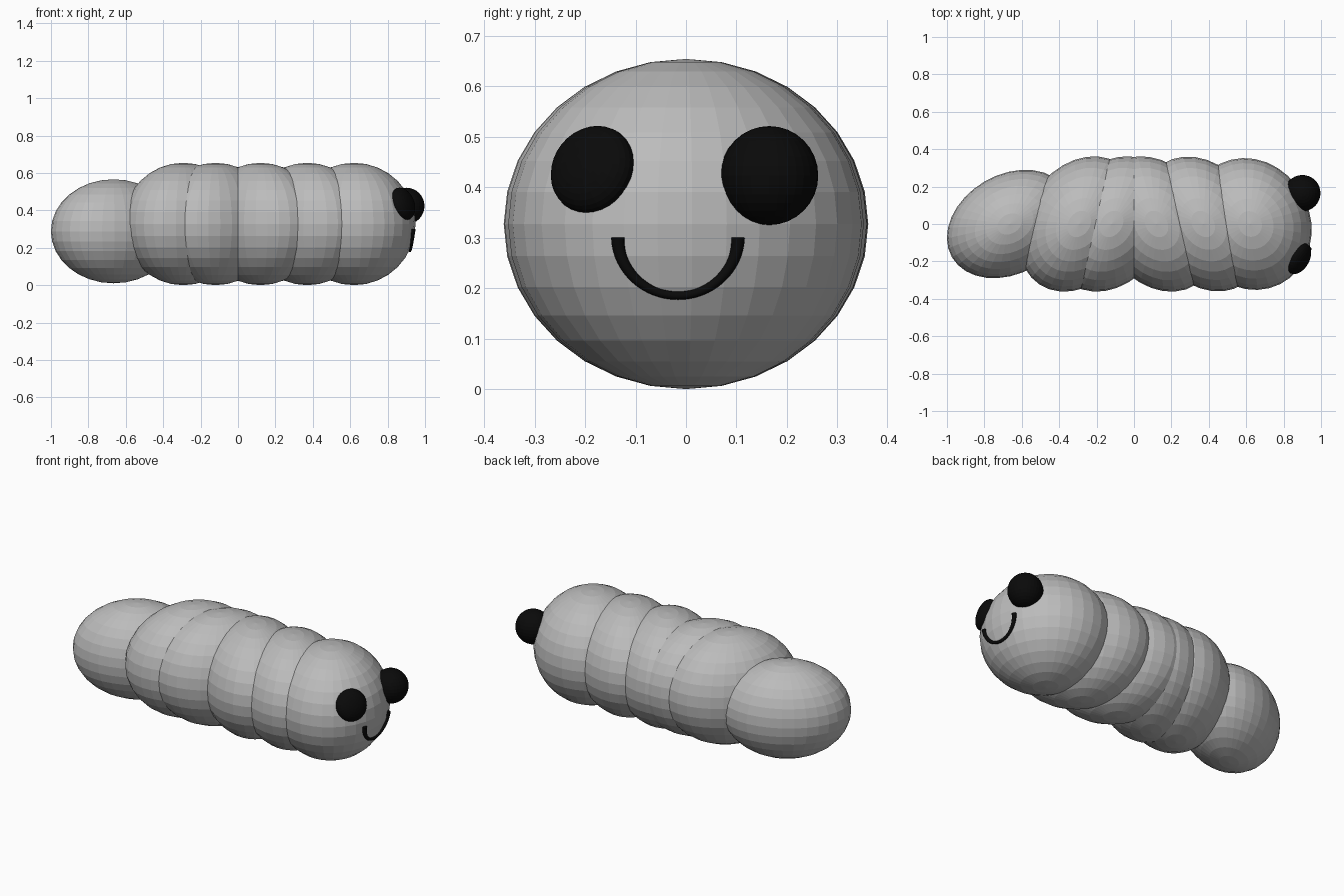
import bpy, math
from mathutils import Vector

if "Cube" in bpy.data.objects:
    bpy.data.objects.remove(bpy.data.objects["Cube"])


def material(name, value):
    m = bpy.data.materials.new(name)
    m.diffuse_color = (value, value, value, 1)
    m.use_nodes = True
    m.node_tree.nodes["Principled BSDF"].inputs["Base Color"].default_value = m.diffuse_color
    return m


grey = material("body grey", 0.5)
black = material("black", 0.003)


def ellipsoid(name, loc, scale, rot, mat):
    bpy.ops.mesh.primitive_uv_sphere_add(segments=32, ring_count=16, radius=1,
                                         location=loc, rotation=rot)
    ob = bpy.context.object
    ob.name = name
    ob.scale = scale
    ob.data.materials.append(mat)
    return ob


# Head and body segments: slightly twisted, flattened balls in a row
HEAD = (0.62, 0, 0.327)
HEAD_SCALE = (0.322, 0.36, 0.327)
HEAD_TURN = math.radians(27)
ellipsoid("head", HEAD, HEAD_SCALE, (0, 0, HEAD_TURN), grey)
for i, (x, turn) in enumerate([(0.37, 34), (0.12, 33), (-0.12, -33), (-0.293, -33)]):
    ellipsoid(f"body_segment_{i + 1}", (x, 0, 0.327), (0.294, 0.387, 0.327),
              (0, 0, math.radians(turn)), grey)

# Smaller tail segment
ellipsoid("tail_segment", (-0.665, 0, 0.288), (0.356, 0.264, 0.278),
          (0, 0, math.radians(30)), grey)

# Eyes: one round and bulging, one flatter and lying along the head
ellipsoid("left_eye", (0.9, 0.165, 0.423), (0.097, 0.097, 0.098), (0, 0, 0), black)
normal = Vector((0.82, -0.46, 0.33))
ellipsoid("right_eye", (0.882, -0.185, 0.435), (0.09, 0.09, 0.05),
          normal.to_track_quat('Z', 'Y').to_euler(), black)


def head_x(y, z):
    """Front surface of the head at a given y and z."""
    a, b, c = HEAD_SCALE
    co, si = math.cos(HEAD_TURN), math.sin(HEAD_TURN)
    xx = (a * co) ** 2 + (b * si) ** 2
    yy = (a * si) ** 2 + (b * co) ** 2
    xy = (a * a - b * b) * si * co
    rest = 1 - ((z - HEAD[2]) / c) ** 2 - y * y / yy
    return HEAD[0] + xy / yy * y + math.sqrt((xx - xy * xy / yy) * rest)


# Smile: a tube laid on the head, thinner in the middle
cu = bpy.data.curves.new("smile", 'CURVE')
cu.dimensions = '3D'
cu.bevel_depth = 0.0135
cu.bevel_resolution = 3
cu.use_fill_caps = True
N = 32
sp = cu.splines.new('POLY')
sp.points.add(N)
for i, p in enumerate(sp.points):
    t = math.pi * i / N
    y = -0.016 - 0.119 * math.cos(t)
    z = 0.3 - 0.115 * math.sin(t)
    p.co = (head_x(y, z) + 0.002, y, z, 1)
    p.radius = 1 - 0.4 * math.sin(t)
cu.materials.append(black)
bpy.context.collection.objects.link(bpy.data.objects.new("smile", cu))
